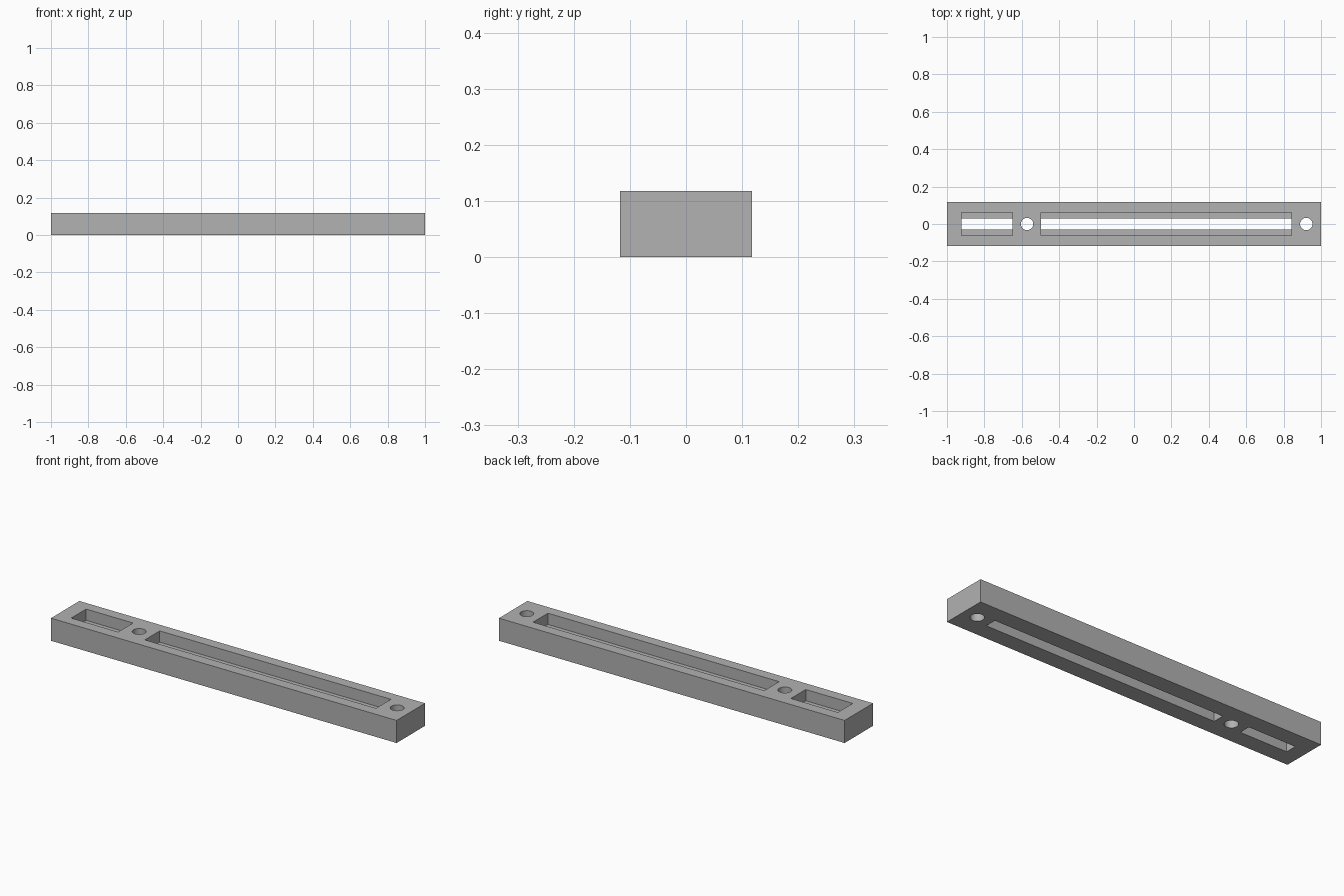
import bpy

if "Cube" in bpy.data.objects:
    bpy.data.objects.remove(bpy.data.objects["Cube"])

WIDTH, HEIGHT = 0.235, 0.118
LEDGE_Z = 0.059

grey = bpy.data.materials.new("plain grey")
grey.use_nodes = True
colour = (0.445, 0.445, 0.445, 1)
grey.diffuse_color = colour
grey.node_tree.nodes["Principled BSDF"].inputs["Base Color"].default_value = colour


def box(name, x0, x1, width, z0, z1):
    bpy.ops.mesh.primitive_cube_add(size=1, location=((x0 + x1) / 2, 0, (z0 + z1) / 2))
    ob = bpy.context.object
    ob.name = name
    ob.scale = (x1 - x0, width, z1 - z0)
    bpy.ops.object.transform_apply(location=True, rotation=False, scale=True)
    ob.data.materials.append(grey)
    return ob


def cut(target, cutter):
    mod = target.modifiers.new("cut", "BOOLEAN")
    mod.operation = "DIFFERENCE"
    mod.solver = "EXACT"
    mod.object = cutter
    bpy.context.view_layer.objects.active = target
    bpy.ops.object.modifier_apply(modifier=mod.name)
    bpy.data.objects.remove(cutter)


# Solid bar
bar = box("slotted_bar", -1, 1, WIDTH, 0, HEIGHT)

# Stepped slots: wide channel above, narrow through-slot below
for x0, x1 in ((-0.922, -0.65), (-0.496, 0.842)):
    cut(bar, box("wide_slot_cutter", x0, x1, 0.123, LEDGE_Z, HEIGHT + 0.1))
    cut(bar, box("narrow_slot_cutter", x0, x1, 0.06, -0.1, LEDGE_Z + 0.02))

# Round bolt holes
for x in (-0.572, 0.921):
    bpy.ops.mesh.primitive_cylinder_add(vertices=48, radius=0.033, depth=1, location=(x, 0, 0))
    hole = bpy.context.object
    hole.name = "hole_cutter"
    hole.data.materials.append(grey)
    cut(bar, hole)

# Smooth hole walls, crisp edges elsewhere
bpy.ops.object.select_all(action="DESELECT")
bar.select_set(True)
bpy.context.view_layer.objects.active = bar
bpy.ops.object.shade_smooth_by_angle()
